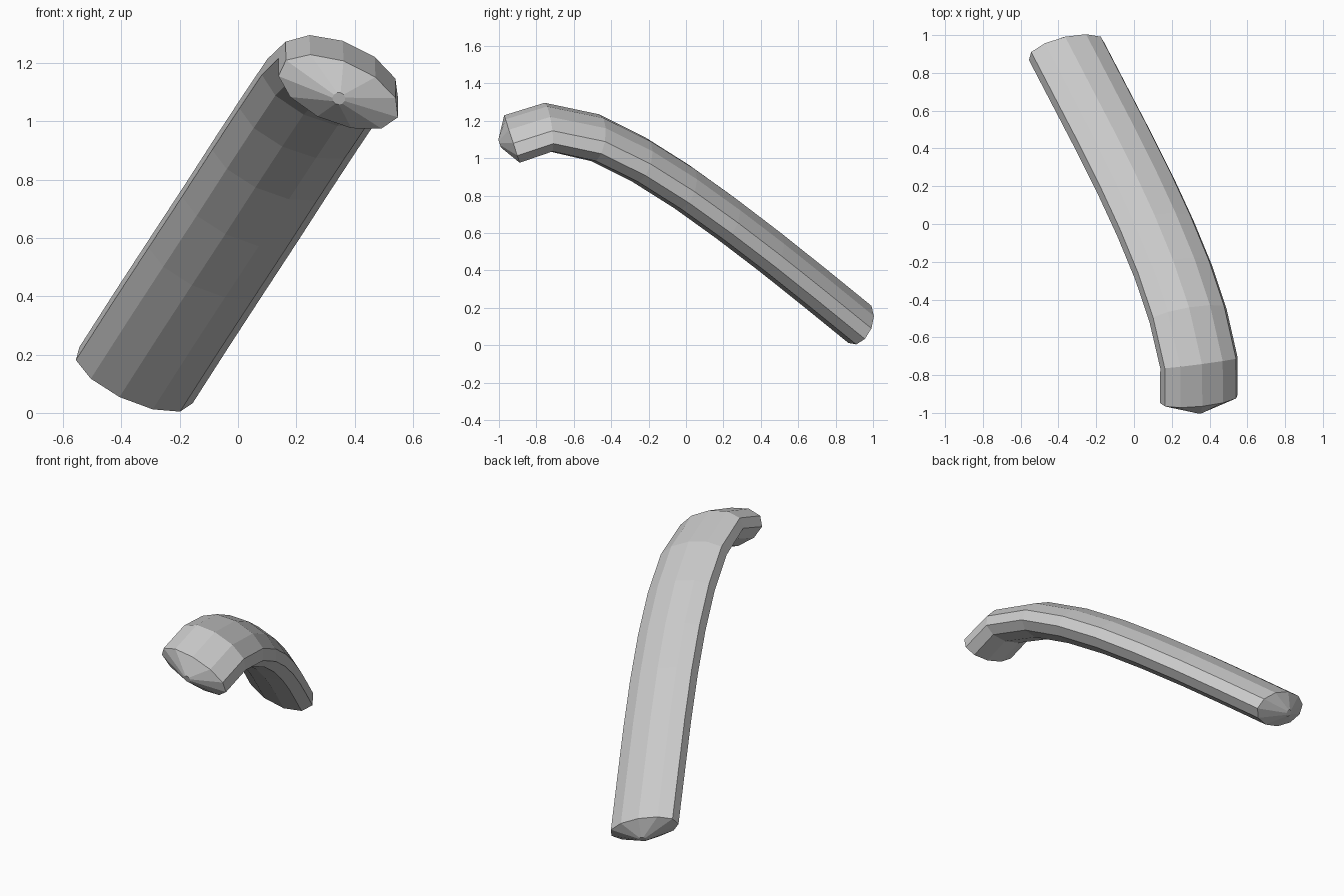
import bpy, bmesh
from math import sin, cos, pi
from mathutils import Vector

if "Cube" in bpy.data.objects:
    bpy.data.objects.remove(bpy.data.objects["Cube"])

SIDES = 11
WIDE, THIN = 0.222, 0.111
# Normal of the plane the bar bends in, also the wide direction of its section
across = Vector((0.203, 0.032, -0.085)).normalized()

# Centre line of the bent bar, from the short front end to the long back end
path = [Vector(p) for p in (
    (0.346, -0.930, 1.100), (0.346, -0.737, 1.163), (0.287, -0.480, 1.107),
    (0.208, -0.245, 0.990), (0.113, -0.015, 0.845), (0.008, 0.212, 0.682),
    (-0.108, 0.444, 0.505), (-0.232, 0.682, 0.315), (-0.357, 0.922, 0.120))]


def add_ring(bm, centre, tangent, wide, thin):
    up = across.cross(tangent).normalized()
    side = tangent.cross(up).normalized()
    return [bm.verts.new(centre + side * wide * cos(2 * pi * k / SIDES)
                         + up * thin * sin(2 * pi * k / SIDES))
            for k in range(SIDES)]


bm = bmesh.new()
dirs = [(b - a).normalized() for a, b in zip(path, path[1:])]
tangents = [dirs[0]] + [(a + b).normalized() for a, b in zip(dirs, dirs[1:])] + [dirs[-1]]

# Shallow pointed caps end in a tiny flat disc
rings = [add_ring(bm, path[0] - dirs[0] * 0.07, dirs[0], 0.022, 0.022)]
rings += [add_ring(bm, p, t, WIDE, THIN) for p, t in zip(path, tangents)]
rings.append(add_ring(bm, path[-1] + dirs[-1] * 0.07, dirs[-1], 0.022, 0.022))

for a, b in zip(rings, rings[1:]):
    for k in range(SIDES):
        n = (k + 1) % SIDES
        bm.faces.new((a[k], a[n], b[n], b[k]))
bm.faces.new(rings[0])
bm.faces.new(rings[-1])
bmesh.ops.recalc_face_normals(bm, faces=bm.faces)

mesh = bpy.data.meshes.new("bent_bar")
bm.to_mesh(mesh)
bm.free()
bar = bpy.data.objects.new("bent_bar", mesh)
bpy.context.collection.objects.link(bar)
